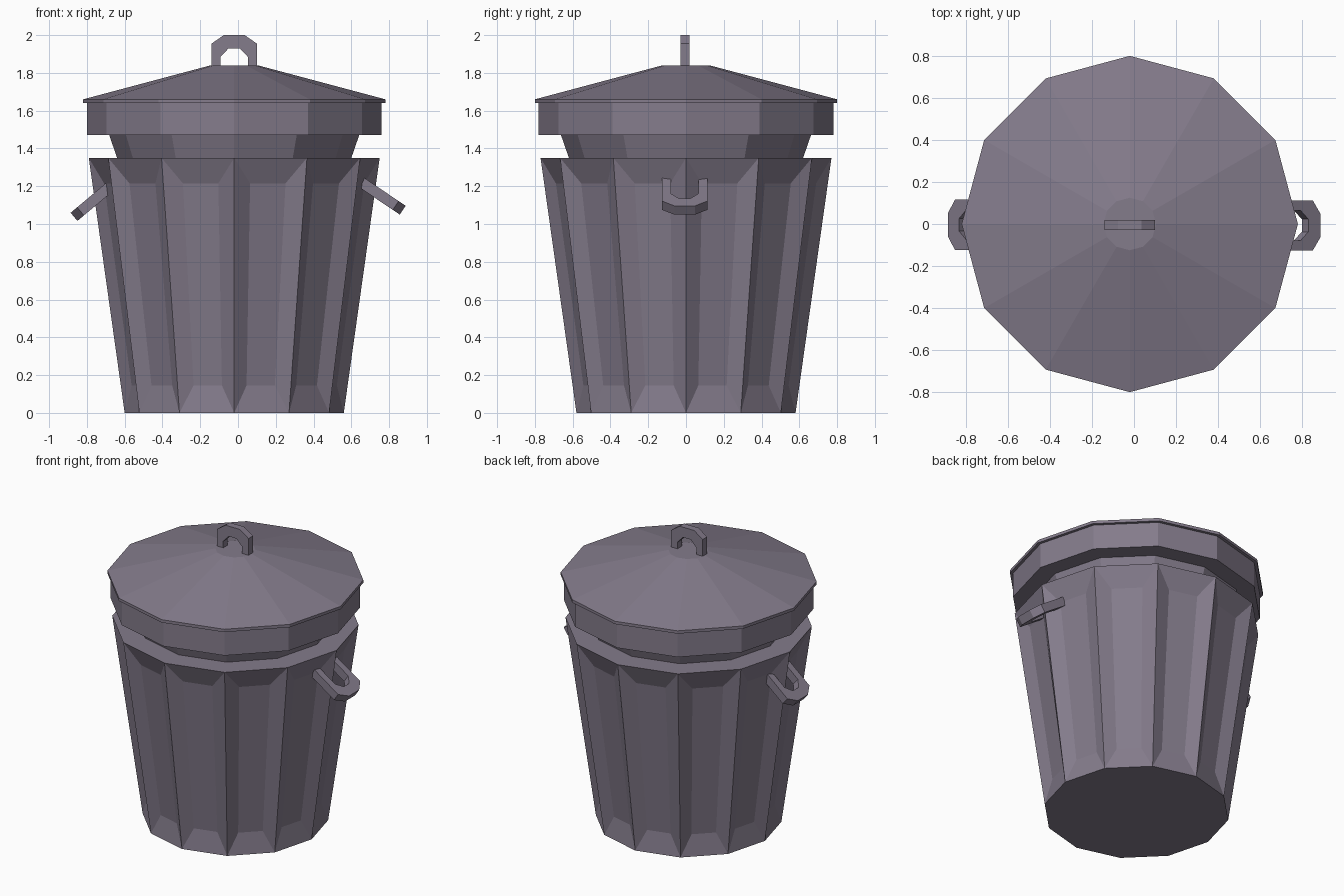
import bpy, bmesh, math
from mathutils import Matrix, Vector

if "Cube" in bpy.data.objects:
    bpy.data.objects.remove(bpy.data.objects["Cube"])

CX = -0.02   # axis of the bin
SIDES = 12

mat = bpy.data.materials.new("purple_grey_metal")
mat.diffuse_color = (0.23, 0.20, 0.26, 1)
mat.use_nodes = True
mat.node_tree.nodes["Principled BSDF"].inputs["Base Color"].default_value = mat.diffuse_color


def finish(bm, name):
    bmesh.ops.recalc_face_normals(bm, faces=bm.faces)
    me = bpy.data.meshes.new(name)
    bm.to_mesh(me)
    bm.free()
    me.materials.append(mat)
    ob = bpy.data.objects.new(name, me)
    bpy.context.collection.objects.link(ob)
    return ob


def ring(bm, r, z):
    angles = [2 * math.pi * i / SIDES for i in range(SIDES)]
    return [bm.verts.new((CX + r * math.cos(a), r * math.sin(a), z)) for a in angles]


def lathe(bm, profile):
    """Closed 12-sided solid; returns the side faces, one list per band."""
    rings = [ring(bm, r, z) for r, z in profile]
    bands = []
    for lo, hi in zip(rings, rings[1:]):
        bands.append([bm.faces.new((lo[i], lo[(i + 1) % SIDES], hi[(i + 1) % SIDES], hi[i]))
                      for i in range(SIDES)])
    bm.faces.new(rings[0][::-1])
    bm.faces.new(rings[-1])
    return bands


def handle(name, matrix, length, thick):
    """Chamfered U-shaped grip, tip at local z = 0, legs running down."""
    half = [(0.12, -length), (0.12, -0.045), (0.055, 0)]
    inner = [(0.072, -length), (0.072, -0.115), (0.03, -0.07)]
    outer = half + [(-x, z) for x, z in reversed(half)]
    inside = inner + [(-x, z) for x, z in reversed(inner)]
    bm = bmesh.new()
    o = [bm.verts.new((x, -thick / 2, z)) for x, z in outer]
    n = [bm.verts.new((x, -thick / 2, z)) for x, z in inside]
    faces = [bm.faces.new((o[i], o[i + 1], n[i + 1], n[i])) for i in range(len(o) - 1)]
    ext = bmesh.ops.extrude_face_region(bm, geom=faces, use_keep_orig=True)
    moved = [g for g in ext["geom"] if isinstance(g, bmesh.types.BMVert)]
    bmesh.ops.translate(bm, verts=moved, vec=(0, thick, 0))
    bmesh.ops.transform(bm, matrix=matrix, verts=bm.verts)
    return finish(bm, name)


# Bin body with flat rim and flaring neck
bm = bmesh.new()
bands = lathe(bm, [(0.58, 0), (0.77, 1.35), (0.62, 1.35), (0.665, 1.48)])

# Recessed panel in each side of the body
for f in bands[0]:
    f.normal_update()
    normal = f.normal.copy()
    a, b, c, d = [v.co.copy() for v in f.verts]
    bmesh.ops.inset_individual(bm, faces=[f], thickness=0.05)
    spots = []
    for z in (0.14, 1.21):
        left, right = a.lerp(d, z / 1.35), b.lerp(c, z / 1.35)
        spots += [left.lerp(right, 0.25), left.lerp(right, 0.75)]
    order = (spots[0], spots[1], spots[3], spots[2])
    for v in list(f.verts):
        target = min(order, key=lambda p: (p - v.co).length)
        v.co = target - normal * 0.038
finish(bm, "bin_body")

# Lid: skirt, thin flange and shallow cone
bm = bmesh.new()
lathe(bm, [(0.78, 1.47), (0.78, 1.64), (0.80, 1.64), (0.80, 1.66), (0.125, 1.84)])
finish(bm, "lid")

# Lid handle
handle("lid_handle", Matrix.Translation((CX, -0.005, 2.0)), 0.165, 0.048)

# Side handles, drooping outward
for name, side, tip, droop in (("right_handle", 1, (0.872, -0.007, 1.073), 34),
                               ("left_handle", -1, (-0.868, -0.004, 1.038), 40)):
    m = (Matrix.Translation(tip)
         @ Matrix.Rotation(side * math.radians(90 + droop), 4, 'Y')
         @ Matrix.Rotation(math.pi / 2, 4, 'Z'))
    handle(name, m, 0.28, 0.056)
